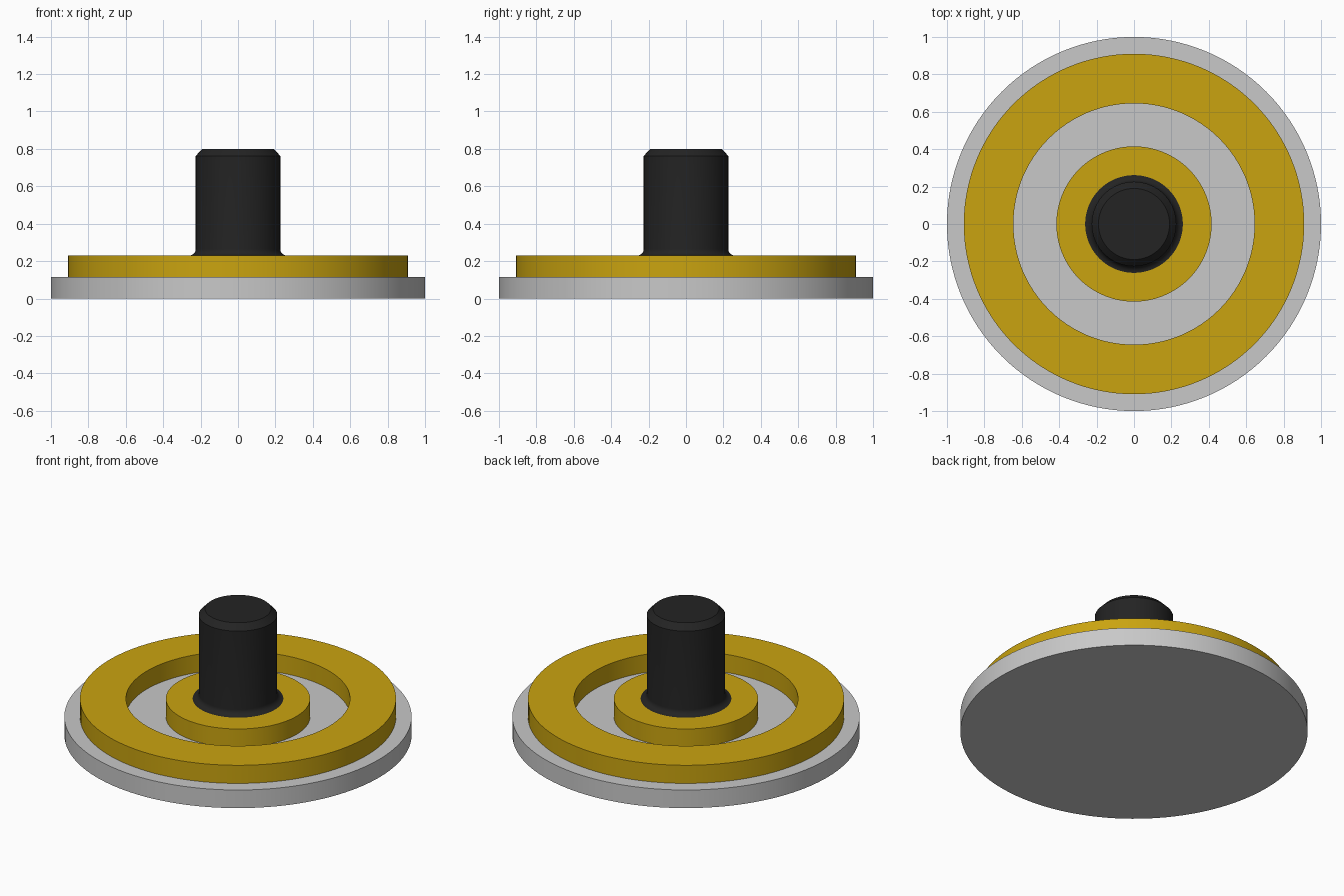
import bpy, bmesh, math

if "Cube" in bpy.data.objects:
    bpy.data.objects.remove(bpy.data.objects["Cube"])

SEGMENTS = 128


def material(name, color):
    m = bpy.data.materials.new(name)
    m.diffuse_color = (*color, 1.0)
    m.use_nodes = True
    m.node_tree.nodes["Principled BSDF"].inputs["Base Color"].default_value = m.diffuse_color
    return m


def lathe(name, profile, mat, closed=False):
    """Revolve (radius, height) points about z; closed joins the last point to the first."""
    bm = bmesh.new()
    rings = []
    for r, z in profile:
        if r == 0:
            rings.append([bm.verts.new((0, 0, z))] * SEGMENTS)
        else:
            angles = [2 * math.pi * i / SEGMENTS for i in range(SEGMENTS)]
            rings.append([bm.verts.new((r * math.cos(a), r * math.sin(a), z)) for a in angles])
    pairs = list(zip(rings, rings[1:]))
    if closed:
        pairs.append((rings[-1], rings[0]))
    for lower, upper in pairs:
        for i in range(SEGMENTS):
            j = (i + 1) % SEGMENTS
            corners = dict.fromkeys((lower[i], lower[j], upper[j], upper[i]))
            bm.faces.new(list(corners))
    bmesh.ops.recalc_face_normals(bm, faces=bm.faces)
    mesh = bpy.data.meshes.new(name)
    bm.to_mesh(mesh)
    bm.free()
    mesh.materials.append(mat)
    obj = bpy.data.objects.new(name, mesh)
    bpy.context.collection.objects.link(obj)
    bpy.ops.object.select_all(action='DESELECT')
    obj.select_set(True)
    bpy.context.view_layer.objects.active = obj
    bpy.ops.object.shade_smooth_by_angle(angle=math.radians(30))
    return obj


grey = material("light grey", (0.58, 0.58, 0.58))
gold = material("gold yellow", (0.59, 0.37, 0.005))
black = material("matte black", (0.017, 0.017, 0.017))

BASE_TOP, RING_TOP, KNOB_TOP = 0.115, 0.23, 0.80

# Base plate
lathe("base_plate", [(0, 0), (1, 0), (1, BASE_TOP), (0, BASE_TOP)], grey)

# Raised outer ring and central disc
lathe("outer_ring", [(0.645, BASE_TOP), (0.91, BASE_TOP),
                     (0.91, RING_TOP), (0.645, RING_TOP)], gold, closed=True)
lathe("centre_disc", [(0, BASE_TOP), (0.415, BASE_TOP),
                      (0.415, RING_TOP), (0, RING_TOP)], gold)

# Knob with a flared foot and a chamfered top
KNOB_R, FLARE = 0.226, 0.035
foot = [(KNOB_R + FLARE * (1 - math.sin(t)), RING_TOP + FLARE * (1 - math.cos(t)))
        for t in (math.pi / 2 * i / 8 for i in range(9))]
lathe("knob", [(0, RING_TOP)] + foot +
      [(KNOB_R, 0.763), (0.19, KNOB_TOP), (0, KNOB_TOP)], black)
